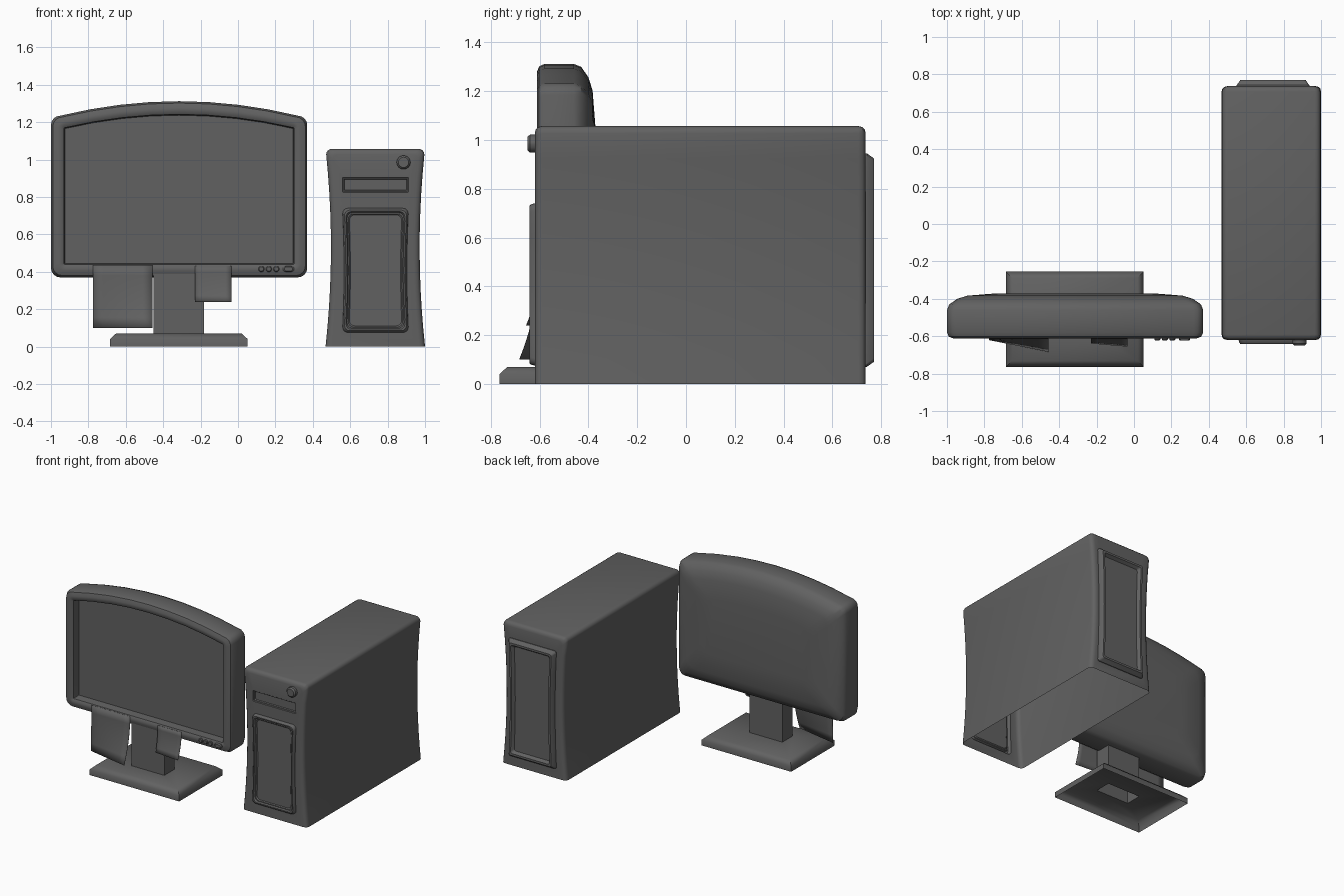
import bpy, bmesh, math

cube = bpy.data.objects.get("Cube")
if cube:
    bpy.data.objects.remove(cube, do_unlink=True)

GREY = (0.12, 0.12, 0.12, 1)
mat = bpy.data.materials.new("dark_grey_plastic")
mat.use_nodes = True
mat.diffuse_color = GREY
bsdf = mat.node_tree.nodes["Principled BSDF"]
bsdf.inputs["Base Color"].default_value = GREY
bsdf.inputs["Roughness"].default_value = 0.6


def finish(name, bm, angle=35):
    bmesh.ops.recalc_face_normals(bm, faces=bm.faces)
    mesh = bpy.data.meshes.new(name)
    bm.to_mesh(mesh)
    bm.free()
    mesh.materials.append(mat)
    obj = bpy.data.objects.new(name, mesh)
    bpy.context.collection.objects.link(obj)
    bpy.ops.object.select_all(action='DESELECT')
    obj.select_set(True)
    bpy.context.view_layer.objects.active = obj
    bpy.ops.object.shade_smooth_by_angle(angle=math.radians(angle))
    return obj


def skin(bm, layers, axis='Y'):
    """Join a list of (offset, outline) layers into a tube; return its rings."""
    rings = [[bm.verts.new((a, t, b) if axis == 'Y' else (a, b, t)) for a, b in outline]
             for t, outline in layers]
    n = len(rings[0])
    for r0, r1 in zip(rings, rings[1:]):
        for i in range(n):
            j = (i + 1) % n
            bm.faces.new((r0[i], r0[j], r1[j], r1[i]))
    return rings


def loft(name, layers):
    """Closed solid from layered outlines."""
    bm = bmesh.new()
    rings = skin(bm, layers)
    bm.faces.new(rings[0])
    bm.faces.new(rings[-1])
    return finish(name, bm)


def arc(cx, cz, r, start, steps=4):
    return [(cx + r * math.cos(math.radians(start + 90 * i / steps)),
             cz + r * math.sin(math.radians(start + 90 * i / steps)))
            for i in range(steps + 1)]


def rounded_rect(x0, x1, z0, z1, r, waist=0.0, side_steps=6):
    """Rounded rectangle whose sides can curve inward."""
    pts = arc(x1 - r, z1 - r, r, 0) + arc(x0 + r, z1 - r, r, 90)
    left = [(x0, z1 - r + (z0 - z1 + 2 * r) * i / side_steps) for i in range(1, side_steps)]
    pts += left + arc(x0 + r, z0 + r, r, 180) + arc(x1 - r, z0 + r, r, 270)
    pts += [(x1, z) for _, z in reversed(left)]
    mid_x, mid_z = (x0 + x1) / 2, (z0 + z1) / 2
    out = []
    for x, z in pts:
        k = 1 - ((z - mid_z) / (z1 - mid_z)) ** 2
        out.append((mid_x + (x - mid_x) * (1 - waist * k), z))
    return out


# Monitor shell: arched outline, recessed screen, rounded back
MX = -0.315


def monitor_outline(d, r):
    x0, x1, z0 = -1 + d, 0.37 - d, 0.37 + d

    def top(x):
        return 1.222 + 0.09 * (1 - ((x - MX) / 0.685) ** 2) - d
    right, left = x1 - r, x0 + r
    pts = arc(left, z0 + r, r, 180) + arc(right, z0 + r, r, 270)
    pts += arc(right, top(right) - r, r, 0)
    pts += [(right + (left - right) * i / 8, top(right + (left - right) * i / 8))
            for i in range(1, 8)]
    return pts + arc(left, top(left) - r, r, 90)


shell = [(-0.545, 0.075, 0.004), (-0.603, 0.07, 0.004), (-0.612, 0.055, 0.02),
         (-0.612, 0.035, 0.04), (-0.602, 0.01, 0.05), (-0.58, 0, 0.05),
         (-0.46, 0, 0.05), (-0.43, 0.012, 0.05), (-0.4, 0.055, 0.06),
         (-0.383, 0.11, 0.07), (-0.372, 0.25, 0.08)]
loft("monitor_shell", [(y, monitor_outline(d, r)) for y, d, r in shell])


# Round knobs and pill buttons facing the front
def knob(name, x, z, hw, r, y_back, y_front):
    def ring(s):
        return rounded_rect(x - hw * s, x + hw * s, z - r * s, z + r * s, r * s * 0.999)
    depth = y_back - y_front
    return loft(name, [(y_back, ring(1)), (y_front + depth * 0.25, ring(1)),
                       (y_front, ring(0.75))])


for i in range(3):
    knob(f"monitor_button_{i + 1}", 0.125 + 0.04 * i, 0.415, 0.016, 0.016, -0.6, -0.622)
knob("monitor_power_button", 0.27, 0.415, 0.03, 0.015, -0.6, -0.624)


# Curled paper notes hanging from the lower bezel
def note(name, x0, x1, z0, z1, curl, lean, steps=6):
    bm = bmesh.new()
    grid = []
    for j in range(steps + 1):
        v = j / steps
        row = []
        for i in range(steps + 1):
            u = i / steps
            y = -0.614 - curl * v * v * (lean + (1 - lean) * u)
            row.append(bm.verts.new((x0 + (x1 - x0) * u, y, z1 + (z0 - z1) * v)))
        grid.append(row)
    for j in range(steps):
        for i in range(steps):
            bm.faces.new((grid[j][i], grid[j + 1][i], grid[j + 1][i + 1], grid[j][i + 1]))
    obj = finish(name, bm)
    solid = obj.modifiers.new("thickness", 'SOLIDIFY')
    solid.thickness = 0.002


note("large_note", -0.775, -0.457, 0.10, 0.437, 0.07, 0.1)
note("small_note", -0.23, -0.035, 0.24, 0.432, 0.042, 0.6)


# Stand: hollow chamfered foot flowing into a hollow square neck
def rect(x0, x1, y0, y1, d=0.0):
    return [(x0 + d, y0 + d), (x1 - d, y0 + d), (x1 - d, y1 - d), (x0 + d, y1 - d)]


stand = bmesh.new()
foot = [(z, rect(-0.685, 0.052, -0.765, -0.255, d)) for z, d in [(0, 0), (0.04, 0), (0.07, 0.033)]]
neck = [(z, rect(-0.452, -0.182, -0.605, -0.485)) for z in (0.07, 0.41)]
skin(stand, foot + neck, 'Z')
finish("monitor_stand", stand, 50)

# Tower case: waisted open-bottomed shell with rounded front, back and top edges
TX = 0.734


def case_outline(d):
    def half(z):
        return 0.237 + 0.029 * ((z - 0.53) / 0.53) ** 2 - d
    r, top = 0.03, 1.057 - d
    zs = [(top - r) * i / 10 for i in range(10)]
    right = [(TX + half(z), z) for z in zs]
    right += arc(TX + half(top - r) - r, top - r, r, 0)
    return right + [(2 * TX - x, z) for x, z in reversed(right)]


def framed_panel(bm, x0, x1, z0, z1, r, waist, layers):
    """Frame and sunken panel; returns the outer ring to join to the case."""
    rings = skin(bm, [(y, rounded_rect(x0 + d, x1 - d, z0 + d, z1 - d, r, waist))
                      for y, d in layers])
    bm.faces.new(rings[-1])
    return rings[0]


def fill_between(bm, rings, normal):
    """Flat face bounded by the first ring, with the others as holes."""
    edges = [bm.edges.get((a, b)) or bm.edges.new((a, b))
             for ring in rings for a, b in zip(ring, ring[1:] + ring[:1])]
    bmesh.ops.triangle_fill(bm, edges=edges, use_beauty=True, normal=normal)


FRONT, BACK = -0.62, 0.737
case = [(FRONT, 0.03), (-0.616, 0.014), (-0.606, 0.004), (-0.59, 0),
        (0.707, 0), (0.723, 0.004), (0.733, 0.014), (BACK, 0.03)]
tower = bmesh.new()
sides = skin(tower, [(y, case_outline(d)) for y, d in case])
bottom = [f for f in tower.faces if all(v.co.z < 0.001 for v in f.verts)]
bmesh.ops.delete(tower, geom=bottom, context='FACES_ONLY')

front_panel = framed_panel(
    tower, 0.558, 0.912, 0.075, 0.74, 0.03, 0.05,
    [(FRONT, 0), (-0.634, 0.003), (-0.642, 0.01), (-0.642, 0.018),
     (-0.632, 0.024), (-0.632, 0.03), (-0.626, 0.036)])
drive_slot = framed_panel(
    tower, 0.558, 0.912, 0.825, 0.905, 0.005, 0.0,
    [(FRONT, 0), (-0.614, 0.004), (-0.614, 0.008), (-0.606, 0.012)])
back_panel = framed_panel(
    tower, 0.548, 0.938, 0.07, 0.945, 0.015, 0.06,
    [(BACK, 0), (0.742, 0), (0.77, 0.02), (0.77, 0.035), (0.748, 0.05)])

fill_between(tower, [sides[0], front_panel, drive_slot], (0, -1, 0))
fill_between(tower, [sides[-1], back_panel], (0, 1, 0))
finish("tower_case", tower)
knob("tower_power_button", 0.885, 0.985, 0.037, 0.037, -0.61, -0.65)
